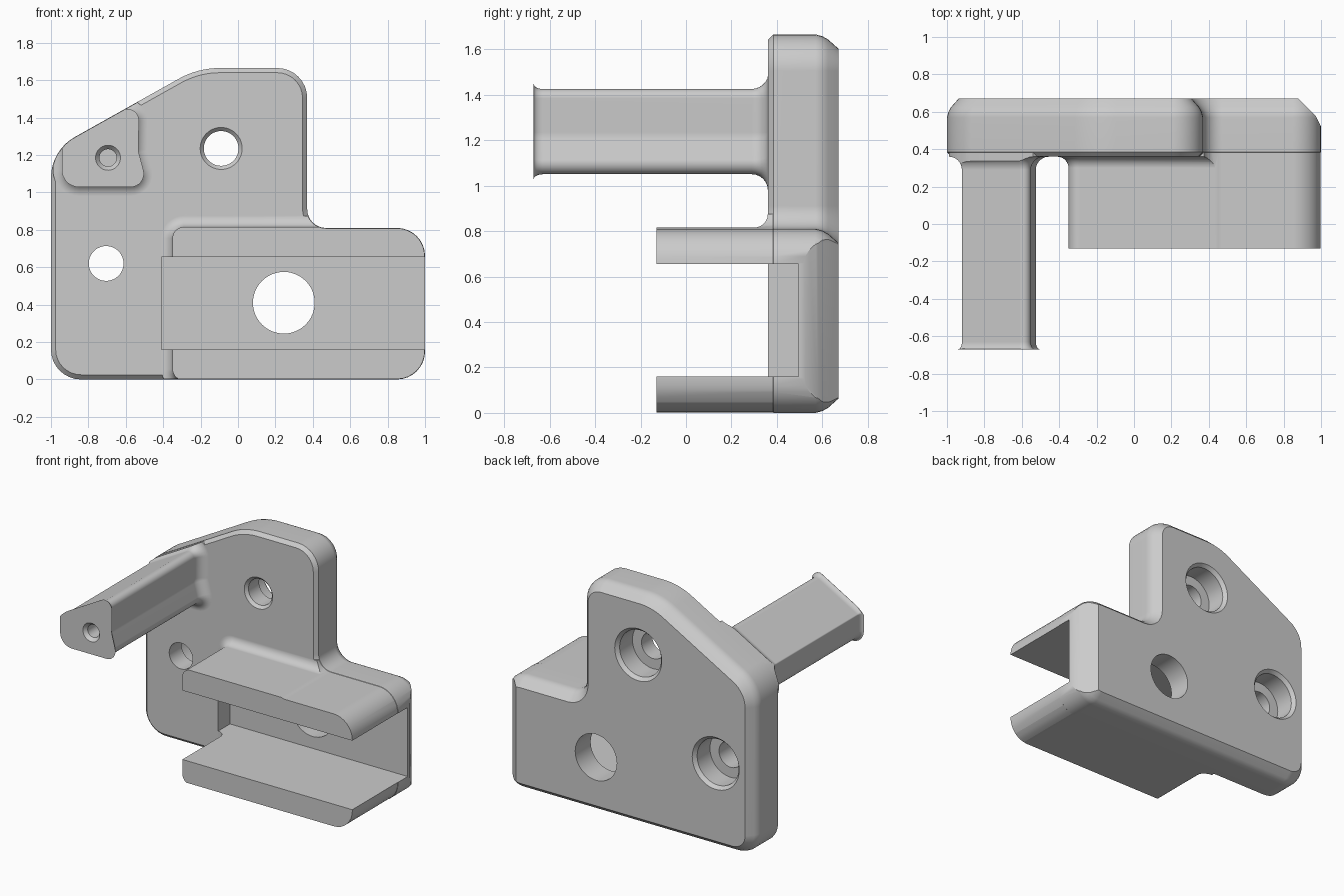
import bpy, bmesh, math
from mathutils import Vector

if "Cube" in bpy.data.objects:
    bpy.data.objects.remove(bpy.data.objects["Cube"])

grey = bpy.data.materials.new("light_grey")
grey.use_nodes = True
grey.diffuse_color = (0.6, 0.6, 0.6, 1)
grey.node_tree.nodes["Principled BSDF"].inputs["Base Color"].default_value = (0.6, 0.6, 0.6, 1)


def rounded(corners, inset=0.0, steps=8):
    """Rounded polygon in x, z from (x, z, radius) corners, moved inward by inset."""
    pts = [Vector(c[:2]) for c in corners]
    n = len(pts)
    ring = []
    for i, p in enumerate(pts):
        a = (p - pts[i - 1]).normalized()
        b = (pts[(i + 1) % n] - p).normalized()
        na, nb = Vector((-a.y, a.x)), Vector((-b.y, b.x))
        turn = math.atan2(a.x * b.y - a.y * b.x, a.dot(b))
        side = math.copysign(1, turn)
        corner = p + (na + nb) * (inset / (1 + na.dot(nb)))
        r = max(corners[i][2] - side * inset, 0.004)
        centre = corner - a * r * math.tan(abs(turn) / 2) + na * side * r
        start = -na * side * r
        for k in range(steps + 1):
            t = turn * k / steps
            c, s = math.cos(t), math.sin(t)
            ring.append(centre + Vector((start.x * c - start.y * s, start.x * s + start.y * c)))
    return ring


def circle(x, z, r, n=48):
    return [Vector((x + r * math.cos(2 * math.pi * k / n), z + r * math.sin(2 * math.pi * k / n)))
            for k in range(n)]


def loft(name, stations, planes=()):
    """Solid through (y, ring) stations, optionally trimmed by (point, normal) planes."""
    bm = bmesh.new()
    rings = [[bm.verts.new((p.x, y, p.y)) for p in ring] for y, ring in stations]
    for lo, hi in zip(rings, rings[1:]):
        for i in range(len(lo)):
            j = (i + 1) % len(lo)
            bm.faces.new((lo[i], lo[j], hi[j], hi[i]))
    bm.faces.new(rings[0])
    bm.faces.new(rings[-1][::-1])
    for point, normal in planes:
        cut = bmesh.ops.bisect_plane(bm, geom=bm.verts[:] + bm.edges[:] + bm.faces[:],
                                     plane_co=point, plane_no=normal, clear_outer=True)
        edges = [e for e in cut["geom_cut"] if isinstance(e, bmesh.types.BMEdge)]
        bmesh.ops.edgeloop_fill(bm, edges=edges)
    bmesh.ops.recalc_face_normals(bm, faces=bm.faces[:])
    mesh = bpy.data.meshes.new(name)
    bm.to_mesh(mesh)
    bm.free()
    mesh.materials.append(grey)
    obj = bpy.data.objects.new(name, mesh)
    bpy.context.collection.objects.link(obj)
    return obj


def combine(target, other, operation, keep=False):
    mod = target.modifiers.new(operation.lower(), "BOOLEAN")
    mod.operation, mod.solver, mod.object = operation, "EXACT", other
    bpy.context.view_layer.objects.active = target
    bpy.ops.object.modifier_apply(modifier=mod.name)
    if not keep:
        bpy.data.objects.remove(other)


def flare(y_foot, r, steps=6):
    """Concave fillet widening toward y_foot, as (y, inset) pairs."""
    angles = [math.pi / 2 * k / steps for k in range(steps + 1)]
    return [(y_foot - r + r * math.sin(t), -r * (1 - math.cos(t))) for t in angles]


FRONT, BACK, END = 0.36, 0.67, -0.67
ROOT = 0.45

# Back plate with a small front bevel and a softened back chamfer
outline = [(-1, 0, 0.16), (1, 0, 0.15), (1, 0.81, 0.15), (0.37, 0.81, 0.1),
           (0.37, 1.665, 0.16), (-0.214, 1.665, 0.45), (-1, 1.225, 0.25)]
profile = [(FRONT, 0.025), (0.385, 0), (0.57, 0), (0.6, 0.008), (0.625, 0.022), (BACK, 0.062)]
body = loft("bracket_body", [(y, rounded(outline, d)) for y, d in profile],
            planes=[((0.88, BACK, 0), (1, 1, 0)), ((1, 0.52, 0), (2, 1, 0))])

# Envelope that trims the projecting parts flush with the plate edge
envelope = loft("envelope", [(y, rounded(outline, 0.002)) for y in (-0.9, 0.9)])
envelope.hide_render = True

# Jaw block, filleted into the plate
jaw_shape = [(-0.35, -0.005, 0.06), (1.2, -0.005, 0.06), (1.2, 0.815, 0.06), (-0.35, 0.815, 0.06)]
jaw_path = [(-0.13, 0)] + flare(FRONT, 0.06) + [(ROOT, -0.06)]
jaw = loft("jaw", [(y, rounded(jaw_shape, d)) for y, d in jaw_path])

# Long post, flared at the tip and filleted at the root
post_shape = [(-0.92, 1.05, 0.07), (-0.51, 1.05, 0.05), (-0.555, 1.22, 0.1),
              (-0.55, 1.454, 0.04), (-0.92, 1.247, 0.01)]
tip = [(2 * END + 0.04 - (y - 0.04), d) for y, d in reversed(flare(END + 0.04, 0.04))]
tip = [(END + 0.04 * (1 - math.sin(t)), -0.022 * (1 - math.cos(t)))
       for t in (math.pi / 2 * k / 6 for k in range(6, -1, -1))]
post_path = tip + flare(FRONT, 0.07) + [(ROOT, -0.07)]
post = loft("post", [(y, rounded(post_shape, d)) for y, d in post_path])

for part in (jaw, post):
    combine(part, envelope, "INTERSECT", keep=True)
    combine(body, part, "UNION")
bpy.data.objects.remove(envelope)

# Open slot through the jaw, pocketed into the plate
slot_ring = [Vector(p) for p in ((-0.41, 0.16), (1.2, 0.16), (1.2, 0.655), (-0.41, 0.655))]
combine(body, loft("slot", [(y, slot_ring) for y in (-0.3, 0.495)]), "DIFFERENCE")

# Screw holes with counterbores, the plain jaw hole and the blind post hole
bore = [(0.5, 0.093), (0.5, 0.165), (0.645, 0.165), (0.68, 0.195)]
holes = [
    (-0.09, 1.235, [(0.35, 0.122), (0.38, 0.093)] + bore),
    (-0.705, 0.62, [(0.3, 0.093)] + bore),
    (0.245, 0.41, [(0.42, 0.165), (0.8, 0.165)]),
    (-0.695, 1.185, [(-0.68, 0.075), (-0.645, 0.046), (-0.35, 0.046)]),
]
for x, z, steps in holes:
    cutter = loft("hole", [(y, circle(x, z, r)) for y, r in steps])
    combine(body, cutter, "DIFFERENCE")

# Smooth fillets, crisp edges
bpy.ops.object.select_all(action="DESELECT")
body.select_set(True)
bpy.context.view_layer.objects.active = body
bpy.ops.object.shade_smooth_by_angle(angle=math.radians(28))
weighted = body.modifiers.new("weighted_normals", "WEIGHTED_NORMAL")
weighted.keep_sharp = True
